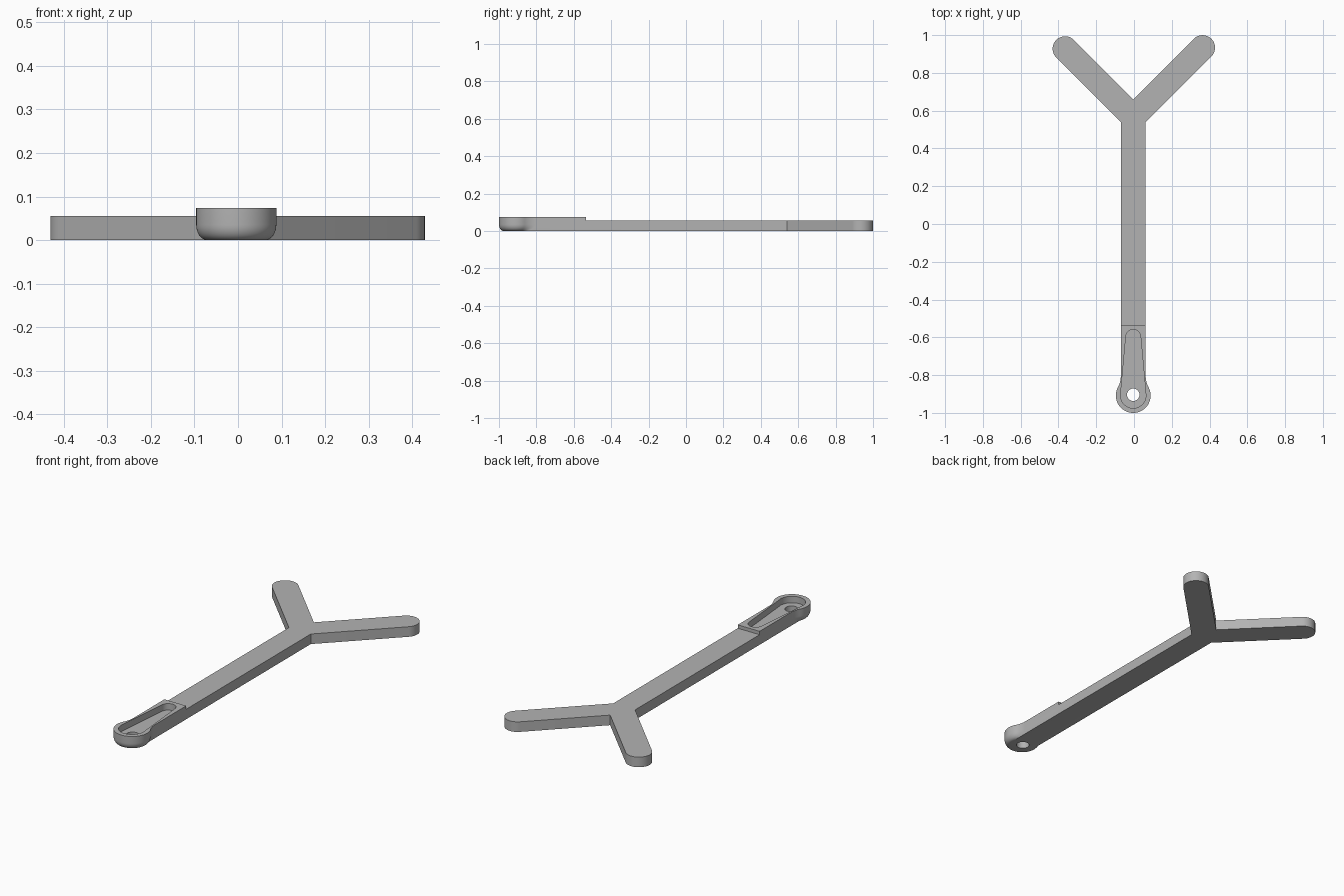
import bpy, bmesh
from math import sin, cos, asin, atan2, sqrt, pi, radians

if "Cube" in bpy.data.objects:
    bpy.data.objects.remove(bpy.data.objects["Cube"])

CX, HEAD_Y = -0.004, -0.908      # centre line and head centre
HALF, HEAD_R = 0.066, 0.092      # half width of the bar, head radius
BLEND = 0.12                     # concave blend from head to bar
BAR_TOP, HEAD_TOP = 0.055, 0.0735
NOTCH_Y, STEP_Y, FLOOR = 0.66, -0.535, 0.038

grey = bpy.data.materials.new("grey")
grey.use_nodes = True
colour = (0.45, 0.45, 0.45, 1)
grey.diffuse_color = colour
grey.node_tree.nodes["Principled BSDF"].inputs["Base Color"].default_value = colour


def arc(x, y, r, start, end, n):
    return [(x + r * cos(start + (end - start) * i / n),
             y + r * sin(start + (end - start) * i / n)) for i in range(n + 1)]


def mirrored(points):
    """Left-right mirror, reversed so the loop carries on."""
    return [(-x, y) for x, y in reversed(points)]


def loft(name, layers):
    """Solid through a stack of (z, outline) layers."""
    bm = bmesh.new()
    rings = [[bm.verts.new((x + CX, y, z)) for x, y in pts] for z, pts in layers]
    count = len(rings[0])
    for low, high in zip(rings, rings[1:]):
        for i in range(count):
            j = (i + 1) % count
            bm.faces.new((low[i], low[j], high[j], high[i]))
    bm.faces.new(rings[0][::-1])
    bm.faces.new(rings[-1])
    bmesh.ops.recalc_face_normals(bm, faces=bm.faces)
    mesh = bpy.data.meshes.new(name)
    bm.to_mesh(mesh)
    bm.free()
    obj = bpy.data.objects.new(name, mesh)
    obj.data.materials.append(grey)
    bpy.context.collection.objects.link(obj)
    return obj


def half_outline(head_r, reach):
    """Right half: head arc, blend, bar side and round-ended arm."""
    bx = HALF + BLEND
    by = sqrt((head_r + BLEND) ** 2 - bx ** 2)
    turn = atan2(by, bx)
    axis_y = NOTCH_Y - HALF * sqrt(2)
    pts = arc(0, HEAD_Y, head_r, -pi / 2, turn, 24)
    pts += arc(bx, HEAD_Y + by, BLEND, pi + turn, pi, 10)[1:]
    pts.append((HALF, axis_y - HALF * sqrt(2) + HALF))
    pts += arc(reach, axis_y + reach, HALF, -pi / 4, 3 * pi / 4, 24)
    return pts


def outline(head_r):
    right, left = half_outline(head_r, 0.367), half_outline(head_r, 0.361)
    return right + [(0, NOTCH_Y)] + mirrored(left[1:])


# Body: the head's lower edge is rounded, the sides above are straight
edge = HEAD_R - HALF - 0.0005
layers = []
for i in range(9):
    a = radians(90) * i / 8
    layers.append((0.035 * (1 - cos(a)), outline(HEAD_R - edge * (1 - sin(a)))))
layers.append((HEAD_TOP, outline(HEAD_R)))
body = loft("forked_handle", layers)

# Cutters: step down to the bar, tapered recess in the head, through hole
step = [(-1, STEP_Y), (1, STEP_Y), (1, 2), (-1, 2)]
big, small, small_y = 0.067, 0.039, -0.597
lean = asin((big - small) / (small_y - HEAD_Y))
side = arc(0, HEAD_Y, big, -pi / 2, lean, 20) + arc(0, small_y, small, lean, pi / 2, 14)
recess = side + mirrored(side[1:-1])
hole = arc(0, HEAD_Y + 0.004, 0.033, 0, 2 * pi, 40)[:-1]

cutters = [loft("step_cutter", [(BAR_TOP, step), (0.2, step)]),
           loft("recess_cutter", [(FLOOR, recess), (0.2, recess)]),
           loft("hole_cutter", [(-0.1, hole), (0.2, hole)])]

bpy.ops.object.select_all(action="DESELECT")
bpy.context.view_layer.objects.active = body
body.select_set(True)
for cutter in cutters:
    mod = body.modifiers.new(cutter.name, "BOOLEAN")
    mod.operation, mod.solver, mod.object = "DIFFERENCE", "EXACT", cutter
    bpy.ops.object.modifier_apply(modifier=mod.name)
    bpy.data.objects.remove(cutter)

bpy.ops.object.shade_smooth_by_angle(angle=radians(30))
